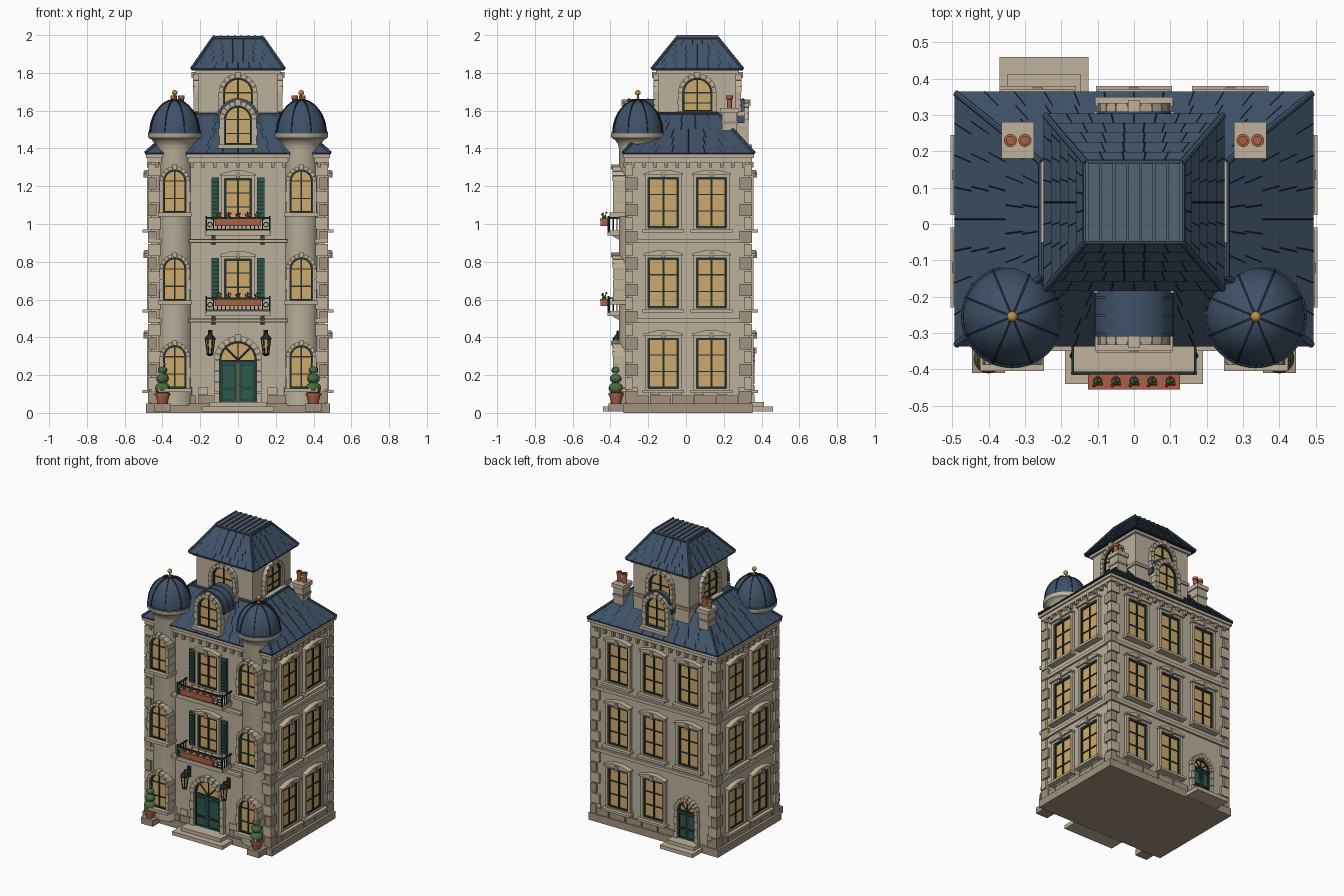
import bpy, bmesh, math
from mathutils import Matrix, Vector

if "Cube" in bpy.data.objects:
    bpy.data.objects.remove(bpy.data.objects["Cube"])

COL = dict(wall=(.50, .44, .33), trim=(.53, .45, .33), dark_trim=(.36, .29, .21), roof=(.05, .085, .14),
           seam=(.015, .022, .035), lead=(.09, .125, .17), glass=(.62, .40, .15), sash=(.015, .035, .03),
           green=(.025, .10, .075), clay=(.40, .12, .06), leaf=(.06, .15, .05), flower=(.6, .05, .07), gold=(.5, .28, .06))
PARTS, I4 = {}, Matrix.Identity(4)

def part(name, mat):
    if (name, mat) not in PARTS:
        PARTS[name, mat] = bmesh.new()
    return PARTS[name, mat]

def box(name, mat, x0, x1, y0, y1, z0, z1, M=I4):
    m = M @ Matrix.Translation(((x0+x1)/2, (y0+y1)/2, (z0+z1)/2)) @ Matrix.Diagonal((abs(x1-x0), abs(y1-y0), z1-z0, 1))
    bmesh.ops.create_cube(part(name, mat), size=1, matrix=m)

def loft(name, mat, rings, M=I4, caps=True, loop=False):
    bm = part(name, mat)
    vs = [[bm.verts.new(M @ Vector(p)) for p in r] for r in rings]
    n = len(vs[0])
    for a, b in zip(vs, vs[1:] + (vs[:1] if loop else [])):
        for i in range(n):
            bm.faces.new((a[i], a[(i+1) % n], b[(i+1) % n], b[i]))
    if caps and not loop:
        bm.faces.new(vs[0][::-1])
        bm.faces.new(vs[-1])

def prism(name, mat, pts, y0, y1, M=I4):
    loft(name, mat, [[(x, y, z) for x, z in pts] for y in (y0, y1)], M)

def frame(name, mat, inner, outer, y0, y1, M=I4):
    loft(name, mat, [[(x, y, z) for x, z in p] for p, y in ((inner, y0), (outer, y0), (outer, y1), (inner, y1))], M, loop=True)

def lathe(name, mat, prof, x, y, n=32):
    loft(name, mat, [[(x+r*math.cos(2*math.pi*i/n), y+r*math.sin(2*math.pi*i/n), z) for i in range(n)] for r, z in prof])

def bar(name, mat, p, q, r, M=I4, n=6):
    p, q = M @ Vector(p), M @ Vector(q)
    m = Matrix.Translation((p+q)/2) @ (q-p).to_track_quat('Z', 'Y').to_matrix().to_4x4()
    bmesh.ops.create_cone(part(name, mat), cap_ends=True, segments=n, radius1=r, radius2=r, depth=(q-p).length, matrix=m)

def ball(name, mat, x, y, z, r, sz=1, sub=2):
    bmesh.ops.create_icosphere(part(name, mat), subdivisions=sub, radius=r, matrix=Matrix.Translation((x, y, z)) @ Matrix.Diagonal((1, 1, sz, 1)))

def face(x, y, deg):
    return Matrix.Translation((x, y, 0)) @ Matrix.Rotation(math.radians(deg), 4, 'Z')

def arch(w, z0, zc, n=16):
    return [(-w, z0)] + [(-w*math.cos(math.pi*i/n), zc+w*math.sin(math.pi*i/n)) for i in range(n+1)] + [(w, z0)]

def rect(w, z0, z1):
    return [(-w, z0), (-w, z1), (w, z1), (w, z0)]

def voussoirs(name, M, r0, r1, zc, y0, y1, n=9):
    for i in range(n):
        a, b = math.pi*(i+.06)/n, math.pi*(i+.94)/n
        e = .008 if i == n//2 else 0
        prism(name, 'trim', [(r*math.cos(t), zc+r*math.sin(t)) for r, t in ((r0, a), (r1+e, a), (r1+e, b), (r0, b))], y0, y1-e, M)

# Windows are built facing -y, with the wall at local y = 0
def arched_window(name, M, w, z0, zc, t=.02, back=.02):
    prism(name+'_glass', 'glass', arch(w, z0, zc), back, -.006, M)
    frame(name+'_sash', 'sash', arch(w-.009, z0+.009, zc), arch(w+.002, z0, zc), back, -.015, M)
    frame(name+'_surround', 'dark_trim', arch(w, z0, zc), arch(w+t-.002, z0-.008, zc), back, -.02, M)
    voussoirs(name+'_surround', M, w+.001, w+t, zc, back, -.028)
    for s in (-1, 1):
        for k in range(3):
            h = (zc-z0)/3
            box(name+'_surround', 'trim', s*w, s*(w+t+.003*(k % 2)), back, -.026, z0+k*h+.002, z0+(k+1)*h-.002, M)
    box(name+'_sash', 'sash', -.004, .004, 0, -.013, z0, zc+w, M)
    for z in (z0+(zc-z0)*.45, zc):
        box(name+'_sash', 'sash', -w, w, 0, -.012, z-.003, z+.003, M)
    box(name+'_sill', 'trim', -w-t-.008, w+t+.008, back, -.045, z0-.02, z0, M)

def sash_window(name, M, w, z0, z1):
    prism(name+'_glass', 'glass', rect(w, z0, z1), .02, -.006, M)
    frame(name+'_sash', 'sash', rect(w-.01, z0+.01, z1-.01), rect(w, z0, z1), .02, -.013, M)
    frame(name+'_surround', 'trim', rect(w, z0, z1), rect(w+.018, z0-.01, z1+.018), .02, -.022, M)
    box(name+'_sash', 'sash', -.005, .005, 0, -.013, z0, z1, M)
    for k in (1, 2):
        z = z0+(z1-z0)*k/3
        box(name+'_sash', 'sash', -w, w, 0, -.012, z-.003, z+.003, M)
    prism(name+'_pediment', 'trim', [(-w-.024, z1+.014), (w+.024, z1+.014), (w+.024, z1+.024), (.03, z1+.042), (-.03, z1+.042), (-w-.024, z1+.024)], .02, -.036, M)
    prism(name+'_pediment', 'dark_trim', [(-.009, z1), (.009, z1), (.014, z1+.034), (-.014, z1+.034)], 0, -.041, M)
    box(name+'_sill', 'trim', -w-.03, w+.03, .02, -.045, z0-.024, z0-.008, M)

def door(name, M, w, zc, t):
    prism(name+'_fanlight', 'glass', arch(w, .05, zc), .02, -.004, M)
    for s in (-1, 1):
        box(name+'_leaf', 'green', s*.002, s*w, 0, -.012, .055, zc-.012, M)
        for a, b in ((.07, .12), (.135, zc-.03)):
            frame(name+'_panel', 'sash', [(s*(w/2)+x, z) for x, z in rect(w*.3, a, b)], [(s*(w/2)+x, z) for x, z in rect(w*.36, a-.005, b+.005)], 0, -.016, M)
        for k in range(4):
            h = (zc-.05)/4
            box(name+'_jamb', 'trim', s*w, s*(w+t-.004*(k % 2)), .02, -.028, .05+k*h+.002, .05+(k+1)*h-.002, M)
        ball_at = M @ Vector((s*.012, -.016, .15))
        ball(name+'_knob', 'gold', *ball_at, .006)
    box(name+'_transom', 'sash', -w, w, 0, -.018, zc-.014, zc, M)
    for d in (45, 90, 135):
        a = math.radians(d)
        bar(name+'_sash', 'sash', (0, -.008, zc), (w*math.cos(a), -.008, zc+w*math.sin(a)), .004, M)
    frame(name+'_sash', 'sash', arch(w-.01, .05, zc), arch(w+.003, .045, zc), .02, -.014, M)
    voussoirs(name+'_arch', M, w, w+t, zc, .02, -.03, 11)

# Roof: stacked slate courses with hips and staggered seams; rects are (x0, x1, y0, y1)
def slate_roof(name, lo, hi, z0, z1, n, step):
    def corners(r, z, g=0):
        return [Vector(p) for p in ((r[0]-g, r[2]-g, z), (r[1]+g, r[2]-g, z), (r[1]+g, r[3]+g, z), (r[0]-g, r[3]+g, z))]
    at = lambda f: [a+(b-a)*f for a, b in zip(lo, hi)]
    zz = lambda f: z0+(z1-z0)*f
    for i in range(n):
        A, C = corners(at(i/n), zz(i/n), .004), corners(at((i+1)/n), zz((i+1)/n))
        loft(name+'_slates', 'roof', [A, C])
        for k in range(4):
            cnt = max(2, round((A[(k+1) % 4]-A[k]).length/step))
            for j in range(1, cnt):
                f = (j-.5*(i % 2))/cnt
                bar(name+'_seams', 'seam', A[k].lerp(A[(k+1) % 4], f), C[k].lerp(C[(k+1) % 4], f), .0018, n=4)
    for a, b in zip(corners(lo, z0), corners(hi, z1)):
        bar(name+'_hips', 'roof', a, b, .009, n=8)
    C = corners(hi, z1)
    for k in range(4):
        bar(name+'_ridge', 'roof', C[k], C[(k+1) % 4], .009, n=8)

# Main body, plinth, cornice, string courses
box('plinth', 'dark_trim', -.487, .487, -.33, .352, 0, .05)
box('walls', 'wall', -.46, .46, -.31, .335, .04, 1.34)
box('cornice', 'trim', -.478, .478, -.325, .35, 1.325, 1.35)
box('cornice', 'trim', -.488, .488, -.333, .36, 1.35, 1.368)
box('gutter', 'seam', -.492, .492, -.336, .363, 1.368, 1.378)
for z in (.49, .91):
    box('string_course', 'trim', -.474, .474, -.324, .349, z-.011, z+.011)
    box('string_ledge', 'trim', -.26, .26, -.35, -.3, z-.008, z+.008)
SIDES = [(face(0, -.31, 0), .46), (face(.46, .0125, 90), .3225), (face(0, .335, 180), .46), (face(-.46, .0125, -90), .3225)]
for k, (M, h) in enumerate(SIDES):
    n = round(2*h/.06)
    for i in range(n):
        x = -h+(i+.5)*2*h/n
        box('cornice_brackets', 'dark_trim', x-.009, x+.009, .01, -.022, 1.298, 1.328, M)
        if i % 2 == 0 and not (k == 0 and abs(x) < .15) and not (k == 2 and .15 < x < .37):
            box('base_blocks', 'dark_trim', x-.028, x+.085 if i < n-1 else x+.03, .01, -.01, .05, .092, M)
            box('base_blocks', 'trim', x-.028, x+.025, .01, -.008, .096, .135, M)
for sx in (-1, 1):
    for y, d in ((-.324, 1), (.35, -1)):
        for i in range(18):
            a, b = (.066, .044) if i % 2 else (.044, .066)
            box('quoins', 'trim' if i % 2 else 'dark_trim', sx*.476, sx*(.476-a), y, y+d*b, .053+i*.0706, .053+i*.0706+.064)

# Side and rear windows
for z in (.13, .555, .98):
    for s in (-1, 1):
        for y in (-.12, .135):
            sash_window('side_window', face(s*.46, y, 90*s), .08, z, z+.265)
    for x in (-.265, 0, .265):
        if x >= 0 or z > .2:
            sash_window('rear_window', face(x, .335, 180), .075, z, z+.265)
door('rear_door', face(-.25, .335, 180), .065, .25, .025)
door('front_door', face(0, -.31, 0), .098, .28, .03)
box('front_step', 'trim', -.19, .19, -.44, -.32, .008, .033)
box('front_step', 'trim', -.15, .15, -.4, -.32, .033, .057)
box('rear_step', 'trim', -.37, -.125, .34, .46, .008, .033)
box('rear_step', 'trim', -.348, -.147, .34, .413, .033, .057)

# Corner turrets with domes
for s in (-1, 1):
    x, y = s*.335, -.255
    lathe('turret_shaft', 'wall', [(.107, .04), (.107, .135), (.1, .14), (.1, 1.4), (.106, 1.425), (.122, 1.447), (.138, 1.455), (.142, 1.463), (.142, 1.48), (.12, 1.481)], x, y, 40)
    dome = [(.134*math.cos(a), 1.48+.176*math.sin(a)) for a in (math.pi/2*i/10 for i in range(11))]
    lathe('turret_dome', 'roof', [(r+.002, z) for r, z in dome], x, y, 40)
    lathe('dome_rim', 'roof', [(.13, 1.476), (.141, 1.478), (.139, 1.49), (.128, 1.492)], x, y, 40)
    for k in range(8):
        prism('dome_ribs', 'seam', dome+[(r*1.045, z+.006*(z-1.48)/.176) for r, z in dome[::-1]], -.003, .003, face(x, y, 22.5+45*k))
    lathe('dome_finial', 'gold', [(.012, 1.65), (.012, 1.662), (.005, 1.666), (.005, 1.68)], x, y, 12)
    ball('dome_finial', 'gold', x, y, 1.695, .015)
    for z in (.13, .595, 1.06):
        arched_window('turret_window', face(x, -.36, 0), .06, z, z+.167, .02, .06)

# Balconies, shutters and flower boxes in the centre bay
for z in (.53, .955):
    sash_window('front_window', face(0, -.31, 0), .072, z+.06, z+.285)
    box('balcony_slab', 'trim', -.172, .172, -.415, -.3, z-.016, z+.01)
    for s in (-1, 1):
        prism('balcony_bracket', 'dark_trim', [(0, z-.015), (-.09, z-.015), (-.075, z-.025), (0, z-.065)], s*.13-.01, s*.13+.01, face(0, -.305, 0) @ Matrix.Rotation(math.pi/2, 4, 'Z') @ Matrix.Scale(1, 4))
        box('shutter', 'green', s*.1, s*.14, -.3, -.328, z+.065, z+.29)
        for k in range(10):
            box('shutter_slats', 'sash', s*.105, s*.135, -.32, -.332, z+.078+k*.0205, z+.086+k*.0205)
        box('balcony_rail', 'sash', s*.165, s*.172, -.41, -.3, z+.072, z+.082)
        for k in range(5):
            bar('balcony_baluster', 'sash', (s*.168, -.325-k*.02, z), (s*.168, -.325-k*.02, z+.075), .003)
        bar('balcony_post', 'sash', (s*.168, -.41, z), (s*.168, -.41, z+.088), .006)
        lathe_y = face(s*.148, -.41, 0)
        ring = [[(r*math.cos(t), r*math.sin(t)+z+.042) for t in (math.pi*i/6 for i in range(12))] for r in (.01, .015)]
        frame('balcony_scroll', 'sash', ring[0], ring[1], -.003, .003, lathe_y)
    box('balcony_rail', 'sash', -.172, .172, -.414, -.406, z+.072, z+.082)
    box('balcony_rail', 'sash', -.172, .172, -.413, -.407, z+.012, z+.018)
    for k in range(13):
        bar('balcony_baluster', 'sash', (-.13+k*.26/12, -.41, z), (-.13+k*.26/12, -.41, z+.075), .003)
    box('flower_box', 'clay', -.122, .122, -.452, -.415, z+.035, z+.07)
    box('flower_box', 'clay', -.126, .126, -.455, -.413, z+.064, z+.073)
    for k in range(5):
        x = -.1+k*.05
        ball('flower_leaves', 'leaf', x, -.432, z+.078, .014, 1, 1)
        for dx, dy, dz in ((-.01, -.012, .095), (.01, -.008, .1), (0, .01, .105)):
            bar('flower_stems', 'leaf', (x, -.432, z+.07), (x+dx, -.432+dy, z+dz), .002)
            ball('flower_heads', 'flower', x+dx, -.432+dy, z+dz, .006, 1, 1)

# Lanterns and potted topiary beside the entrance
for s in (-1, 1):
    x, y = s*.148, -.362
    bar('lantern_arm', 'sash', (x, -.31, .415), (x, y, .43), .005)
    box('lantern_plate', 'sash', x-.012, x+.012, -.32, -.305, .37, .44)
    lathe('lantern_glass', 'glass', [(.014, .315), (.024, .39)], x, y, 6)
    lathe('lantern_cap', 'sash', [(.03, .388), (.03, .395), (.008, .42), (.005, .435)], x, y, 6)
    lathe('lantern_base', 'sash', [(.006, .3), (.018, .308), (.018, .318)], x, y, 6)
    for k in range(6):
        c, t = math.cos(math.pi*k/3), math.sin(math.pi*k/3)
        bar('lantern_cage', 'sash', (x+.015*c, y+.015*t, .315), (x+.025*c, y+.025*t, .39), .003)
    x, y = s*.4, -.37
    box('pot_stone', 'dark_trim', x-.045, x+.045, -.41, -.32, .008, .05)
    lathe('topiary_pot', 'clay', [(.026, .05), (.036, .092), (.041, .093), (.041, .106), (.03, .107)], x, y, 20)
    for z, r in ((.13, .041), (.182, .034), (.226, .026), (.258, .016)):
        ball('topiary', 'leaf', x, y, z, r, .85)

# Main roof, chimneys
slate_roof('main_roof', (-.49, .49, -.333, .36), (-.255, .255, -.145, .17), 1.377, 1.585, 5, .085)
for s in (-1, 1):
    x, y = s*.32, .23
    box('chimney_stack', 'wall', x-.036, x+.036, y-.04, y+.04, 1.42, 1.59)
    box('chimney_collar', 'dark_trim', x-.041, x+.041, y-.045, y+.045, 1.53, 1.545)
    box('chimney_cap', 'trim', x-.045, x+.045, y-.05, y+.05, 1.588, 1.615)
    for d in (-.02, .02):
        lathe('chimney_pot', 'clay', [(.014, 1.61), (.014, 1.66), (.018, 1.662), (.018, 1.68), (.011, 1.681), (.011, 1.65)], x+d, y, 16)

# Front and rear vaulted dormers
for M, depth in ((face(0, -.305, 0), .165), (face(0, .305, 180), .12)):
    box('dormer_wall', 'wall', -.095, .095, 0, depth, 1.38, 1.555, M)
    prism('dormer_vault', 'roof', arch(.108, 1.535, 1.555), -.004, depth, M)
    for k in range(3):
        frame('dormer_vault_seams', 'roof', arch(.1, 1.54, 1.555), arch(.111, 1.535, 1.555), k*.05, k*.05+.006, M)
    arched_window('dormer_window', M, .072, 1.42, 1.553, .027)

# Rooftop tower with hipped roof and lead flat
box('tower_walls', 'wall', -.21, .21, -.145, .265, 1.4, 1.81)
box('tower_cornice', 'trim', -.225, .225, -.16, .28, 1.795, 1.815)
box('tower_base_band', 'dark_trim', -.217, .217, -.152, .272, 1.57, 1.592)
for M in (face(0, -.145, 0), face(.21, .06, 90), face(0, .265, 180), face(-.21, .06, -90)):
    arched_window('tower_window', M, .078, 1.595, 1.695, .024)
box('tower_eave', 'seam', -.246, .246, -.181, .301, 1.812, 1.822)
slate_roof('tower_roof', (-.245, .245, -.18, .3), (-.132, .132, -.048, .168), 1.822, 1.985, 5, .06)
box('tower_flat', 'lead', -.133, .133, -.049, .169, 1.98, 1.993)
for k in range(8):
    x = -.129+k*.258/7
    box('tower_flat_rolls', 'lead', x-.004, x+.004, -.05, .17, 1.99, 2.0)

# Turn every collected part into an object
for (name, mat), bm in PARTS.items():
    bmesh.ops.recalc_face_normals(bm, faces=bm.faces)
    me = bpy.data.meshes.new(name)
    bm.to_mesh(me)
    bm.free()
    m = bpy.data.materials.get(mat) or bpy.data.materials.new(mat)
    m.diffuse_color = (*COL[mat], 1)
    m.use_nodes = True
    m.node_tree.nodes["Principled BSDF"].inputs["Base Color"].default_value = m.diffuse_color
    me.materials.append(m)
    me.shade_smooth()
    me.set_sharp_from_angle(angle=math.radians(30))
    bpy.context.collection.objects.link(bpy.data.objects.new(name, me))
